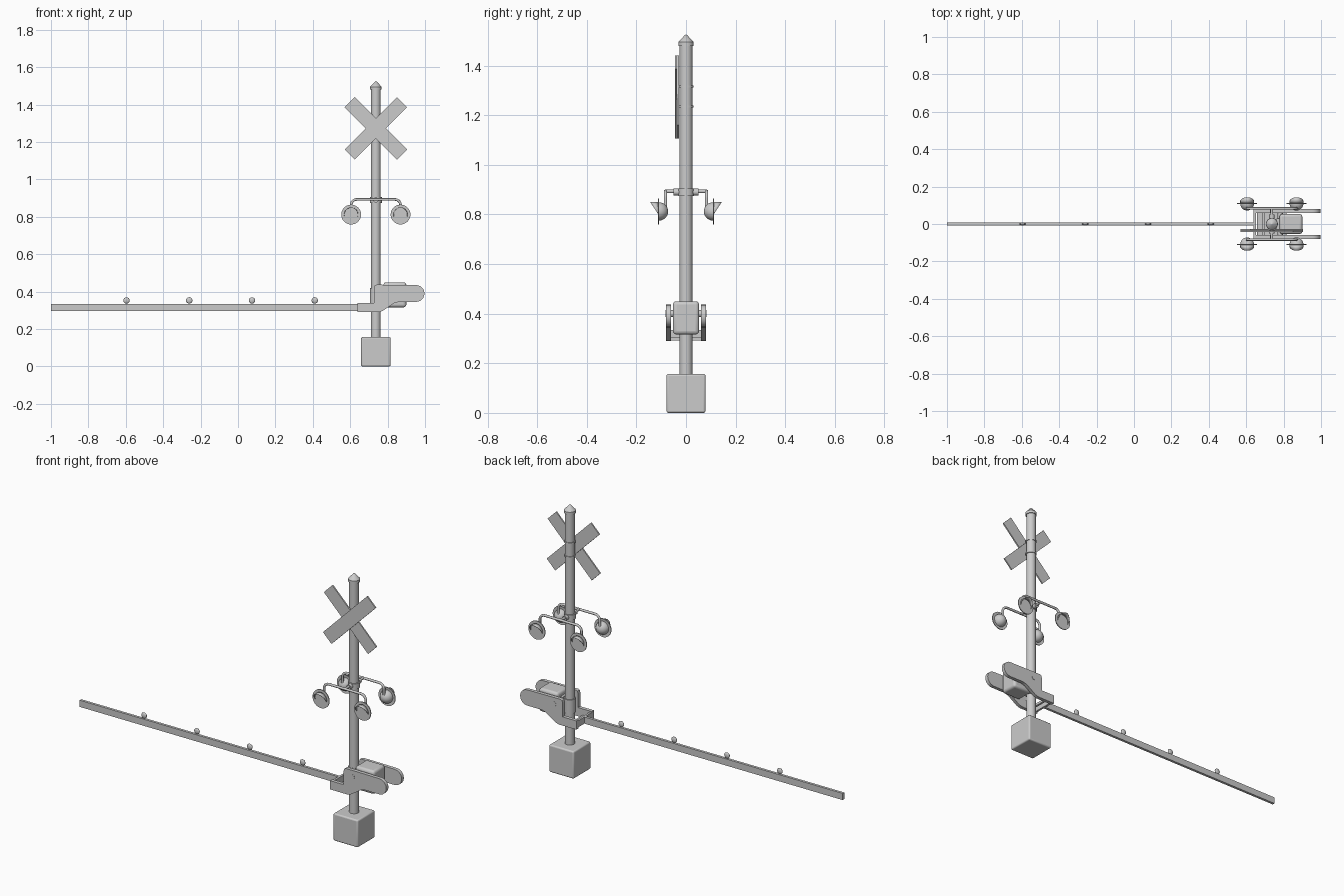
import bpy, bmesh, math
from math import sin, cos, pi, radians

if "Cube" in bpy.data.objects:
    bpy.data.objects.remove(bpy.data.objects["Cube"])

PX = 0.737  # pole axis


def finish(name, bm, loc=(0, 0, 0), rot=(0, 0, 0), bevel=0, segs=3, smooth=True):
    bmesh.ops.recalc_face_normals(bm, faces=bm.faces)
    me = bpy.data.meshes.new(name)
    bm.to_mesh(me)
    bm.free()
    ob = bpy.data.objects.new(name, me)
    bpy.context.collection.objects.link(ob)
    ob.location, ob.rotation_euler = loc, rot
    if bevel:
        m = ob.modifiers.new("bevel", "BEVEL")
        m.width, m.segments = bevel, segs
    if smooth:
        bpy.ops.object.select_all(action='DESELECT')
        ob.select_set(True)
        bpy.context.view_layer.objects.active = ob
        bpy.ops.object.shade_smooth_by_angle(angle=radians(35))
    return ob


def box(name, center, size, rot=(0, 0, 0), bevel=0):
    bm = bmesh.new()
    bmesh.ops.create_cube(bm, size=1)
    bmesh.ops.scale(bm, vec=size, verts=bm.verts)
    return finish(name, bm, center, rot, bevel, smooth=bevel > 0)


def lathe(name, profile, loc, rot=(0, 0, 0), n=32):
    """Revolve (radius, height) points about local z."""
    bm = bmesh.new()
    vs = [bm.verts.new((r, 0, h)) for r, h in profile]
    es = [bm.edges.new(p) for p in zip(vs, vs[1:])]
    bmesh.ops.spin(bm, geom=vs + es, axis=(0, 0, 1), cent=(0, 0, 0), angle=2 * pi, steps=n)
    bmesh.ops.remove_doubles(bm, verts=bm.verts, dist=1e-5)
    return finish(name, bm, loc, rot)


def rod(name, r, length, loc, rot=(0, 0, 0), n=32):
    h = length / 2
    return lathe(name, [(0, -h), (r, -h), (r, h), (0, h)], loc, rot, n)


def tube(name, pts, r):
    cu = bpy.data.curves.new(name, 'CURVE')
    cu.dimensions = '3D'
    cu.bevel_depth, cu.bevel_resolution, cu.use_fill_caps = r, 3, True
    sp = cu.splines.new('POLY')
    sp.points.add(len(pts) - 1)
    for p, co in zip(sp.points, pts):
        p.co = (*co, 1)
    ob = bpy.data.objects.new(name, cu)
    bpy.context.collection.objects.link(ob)
    return ob


def plate(name, outline, y0, y1):
    bm = bmesh.new()
    f = bm.faces.new([bm.verts.new((x, y0, z)) for x, z in outline])
    ext = bmesh.ops.extrude_face_region(bm, geom=[f])
    for v in ext["geom"]:
        if isinstance(v, bmesh.types.BMVert):
            v.co.y = y1
    return finish(name, bm)


ALONG_Y = (pi / 2, 0, 0)

# Foundation block, pole and pointed cap
box("base_block", (PX, 0, 0.0785), (0.157, 0.157, 0.157), bevel=0.008)
rod("pole", 0.026, 1.36, (PX, 0, 0.82))
lathe("pole_cap", [(0, 1.48), (0.031, 1.48), (0.031, 1.495), (0.004, 1.524), (0, 1.525)], (PX, 0, 0))

# Crossed sign boards and their pole bands
for name, y, a in (("sign_board_front", -0.040, -45), ("sign_board_back", -0.032, 45)):
    box(name, (PX, y, 1.273), (0.396, 0.008, 0.076), (0, radians(a), 0))
for z in (1.235, 1.315):
    rod("sign_band", 0.030, 0.008, (PX, 0, z))

# Lamp clamp and arms
rod("lamp_collar", 0.032, 0.030, (PX, 0, 0.890))
rod("lamp_cross_tube", 0.014, 0.10, (PX, 0, 0.890), ALONG_Y, 20)
rod("lamp_cross_rod", 0.007, 0.166, (PX, 0, 0.893), ALONG_Y, 16)
bend = [(0.132 - 0.03 + 0.03 * cos(i * pi / 12), 0.863 + 0.03 * sin(i * pi / 12)) for i in range(7)]
for sy in (-1, 1):
    half = [(0.132, 0.815)] + bend
    path = half + [(-x, z) for x, z in reversed(half)]
    tube("lamp_arm", [(PX + x, sy * 0.083, z) for x, z in path], 0.007)

# Four lamps: bowl with round backing plate, and a slanted visor
bowl = [(0.037 * sin(i * pi / 16), -0.038 * cos(i * pi / 16)) for i in range(9)]
lamp = bowl + [(0.053, -0.002), (0.053, 0.003), (0, 0.003)]
for sx in (-1, 1):
    for sy in (-1, 1):
        loc = (PX + sx * 0.132, sy * 0.110, 0.812)
        lathe("lamp", lamp, loc, (-sy * pi / 2, 0, 0))
        bm = bmesh.new()
        rows = []
        for i in range(21):
            a = radians(-15 + i * 10.5)
            x, z = 0.037 * cos(a), 0.037 * sin(a)
            d = 0.003 + 0.030 * (z + 0.0097) / 0.0467
            rows.append([bm.verts.new((x, sy * y, z)) for y in (0.001, d)])
        for p, q in zip(rows, rows[1:]):
            bm.faces.new((p[0], q[0], q[1], p[1]))
        visor = finish("lamp_visor", bm, loc)
        m = visor.modifiers.new("thickness", "SOLIDIFY")
        m.thickness, m.offset = 0.002, 0

# Gate arm with small warning lights
box("gate_arm", (-0.178, 0, 0.316), (1.644, 0.015, 0.038))
ball = [(0.017 * sin(i * pi / 12), -0.008 * cos(i * pi / 12)) for i in range(13)]
for i in range(4):
    lathe("arm_light", ball, (-0.596 + i * 0.3355, 0, 0.353), ALONG_Y, 24)

# Counterweight side plates with rounded tails
tail = [(0.952 + 0.045 * cos(a), 0.390 + 0.045 * sin(a))
        for a in (radians(-90 + 15 * i) for i in range(13))]
outline = [(0.64, 0.29), (0.75, 0.29), (0.772, 0.296), (0.835, 0.338), (0.86, 0.345)] + tail + \
          [(0.74, 0.437), (0.731, 0.433), (0.727, 0.42), (0.727, 0.34), (0.64, 0.34)]
for sy in (-1, 1):
    plate("counterweight_plate", outline, sy * 0.060, sy * 0.080)

# Cross pieces joining the plates, pivot shaft and pole clamp
box("yoke_end_plate", (0.646, 0, 0.316), (0.012, 0.13, 0.038))
box("yoke_cross_bar", (0.692, 0, 0.298), (0.012, 0.13, 0.014))
rod("pivot_shaft", 0.014, 0.164, (0.782, 0, 0.400), ALONG_Y, 24)
rod("gate_collar", 0.031, 0.08, (PX, 0, 0.378))

# Drive housing
box("motor_housing", (0.839, 0, 0.383), (0.122, 0.106, 0.134), bevel=0.014)
box("motor_mount", (0.773, 0, 0.383), (0.02, 0.06, 0.08))
